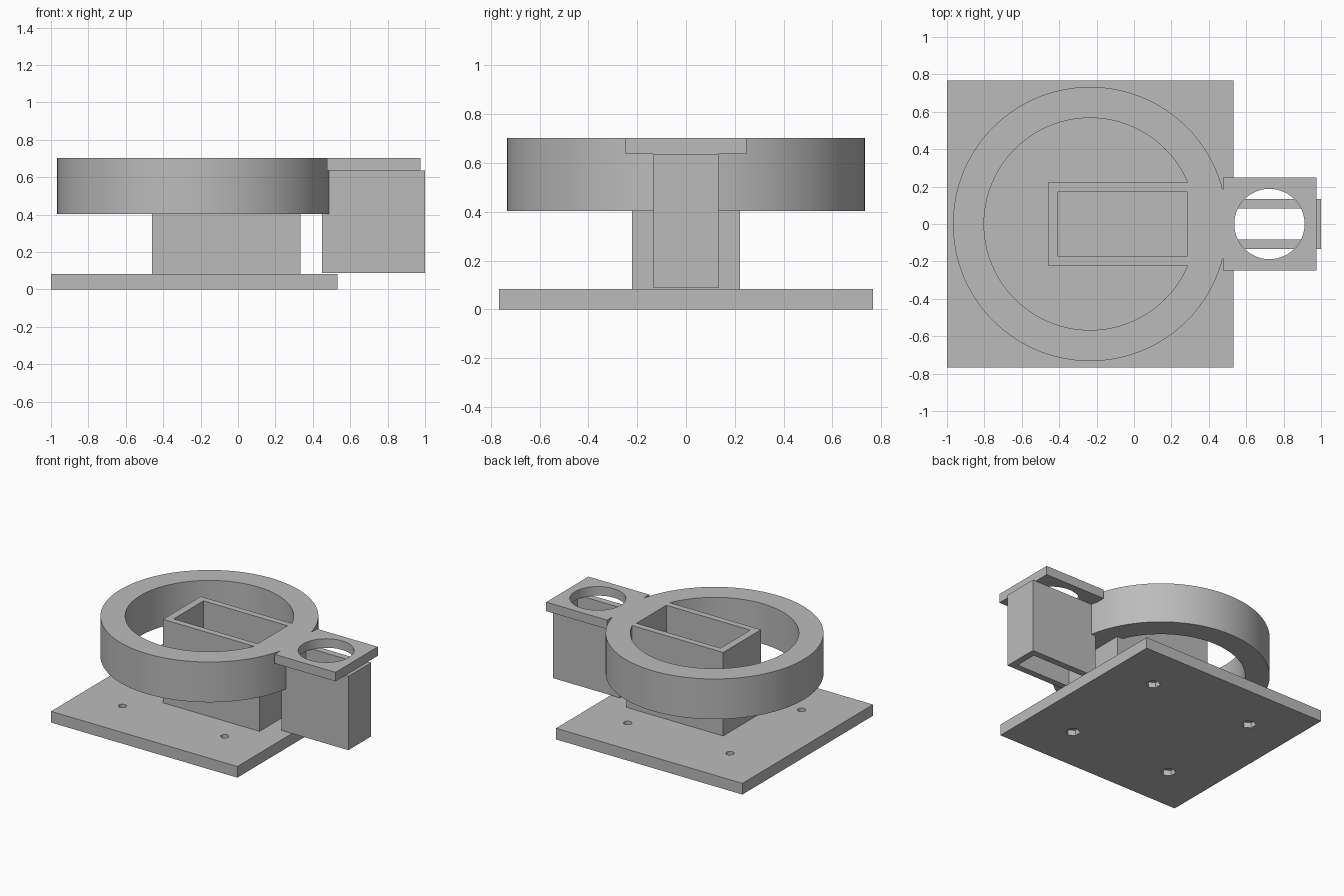
import bpy
import bmesh
import math
from mathutils import Matrix, Vector

cube = bpy.data.objects.get("Cube")
if cube:
    bpy.data.objects.remove(cube, do_unlink=True)

# One plain grey for the whole model
grey = bpy.data.materials.new("plain grey")
grey.use_nodes = True
grey.diffuse_color = (0.5, 0.5, 0.5, 1)
grey.node_tree.nodes["Principled BSDF"].inputs["Base Color"].default_value = (0.5, 0.5, 0.5, 1)


def finish(name, bm):
    mesh = bpy.data.meshes.new(name)
    bm.to_mesh(mesh)
    bm.free()
    mesh.materials.append(grey)
    obj = bpy.data.objects.new(name, mesh)
    bpy.context.collection.objects.link(obj)
    return obj


def box(name, x0, x1, half_y, z0, z1):
    bm = bmesh.new()
    size = Matrix.Diagonal((x1 - x0, 2 * half_y, z1 - z0, 1))
    middle = Matrix.Translation(Vector(((x0 + x1) / 2, 0, (z0 + z1) / 2)))
    bmesh.ops.create_cube(bm, size=1, matrix=middle @ size)
    return finish(name, bm)


def cylinder(name, x, y, radius, z0, z1, sides):
    bm = bmesh.new()
    bmesh.ops.create_cone(bm, cap_ends=True, segments=sides, radius1=radius, radius2=radius,
                          depth=z1 - z0, matrix=Matrix.Translation((x, y, (z0 + z1) / 2)))
    return finish(name, bm)


def activate(obj):
    bpy.ops.object.select_all(action='DESELECT')
    obj.select_set(True)
    bpy.context.view_layer.objects.active = obj


def cut(obj, cutter):
    cutter.hide_render = True
    mod = obj.modifiers.new("cut", 'BOOLEAN')
    mod.operation = 'DIFFERENCE'
    mod.solver = 'EXACT'
    mod.object = cutter
    activate(obj)
    bpy.ops.object.modifier_apply(modifier=mod.name)
    bpy.data.objects.remove(cutter, do_unlink=True)


def smooth(obj):
    activate(obj)
    bpy.ops.object.shade_smooth_by_angle(angle=math.radians(30))


centre_x = -0.235
base_top, ring_bottom, top = 0.083, 0.404, 0.703

# Square base with four bolt holes and hexagonal nut pockets underneath
base = box("base_plate", -1, 0.531, 0.766, 0, base_top)
for sx in (-1, 1):
    for sy in (-1, 1):
        x, y = centre_x + sx * 0.42, sy * 0.42
        cut(base, cylinder("bolt_cutter", x, y, 0.028, -0.1, 0.2, 32))
        cut(base, cylinder("nut_cutter", x, y, 0.05, -0.1, 0.04, 6))
smooth(base)

# Large raised ring
ring = cylinder("ring", centre_x, 0, 0.733, ring_bottom, top, 128)
cut(ring, cylinder("ring_cutter", centre_x, 0, 0.567, 0.2, 0.9, 128))
smooth(ring)

# Open-topped central box that carries the ring
centre_box = box("centre_box", -0.461, 0.333, 0.222, base_top, top)
cut(centre_box, box("cavity_cutter", -0.406, 0.284, 0.175, base_top + 0.001, 0.9))

# Hollow side sleeve, open at both ends
sleeve = box("side_sleeve", 0.45, 1, 0.133, 0.088, 0.636)
cut(sleeve, box("sleeve_cutter", 0.5, 0.95, 0.084, -0.1, 0.9))

# Flange with a round opening on top of the sleeve
flange = box("sleeve_flange", 0.475, 0.975, 0.248, 0.636, top)
cut(flange, cylinder("flange_cutter", 0.724, 0, 0.188, 0.5, 0.9, 96))
smooth(flange)
